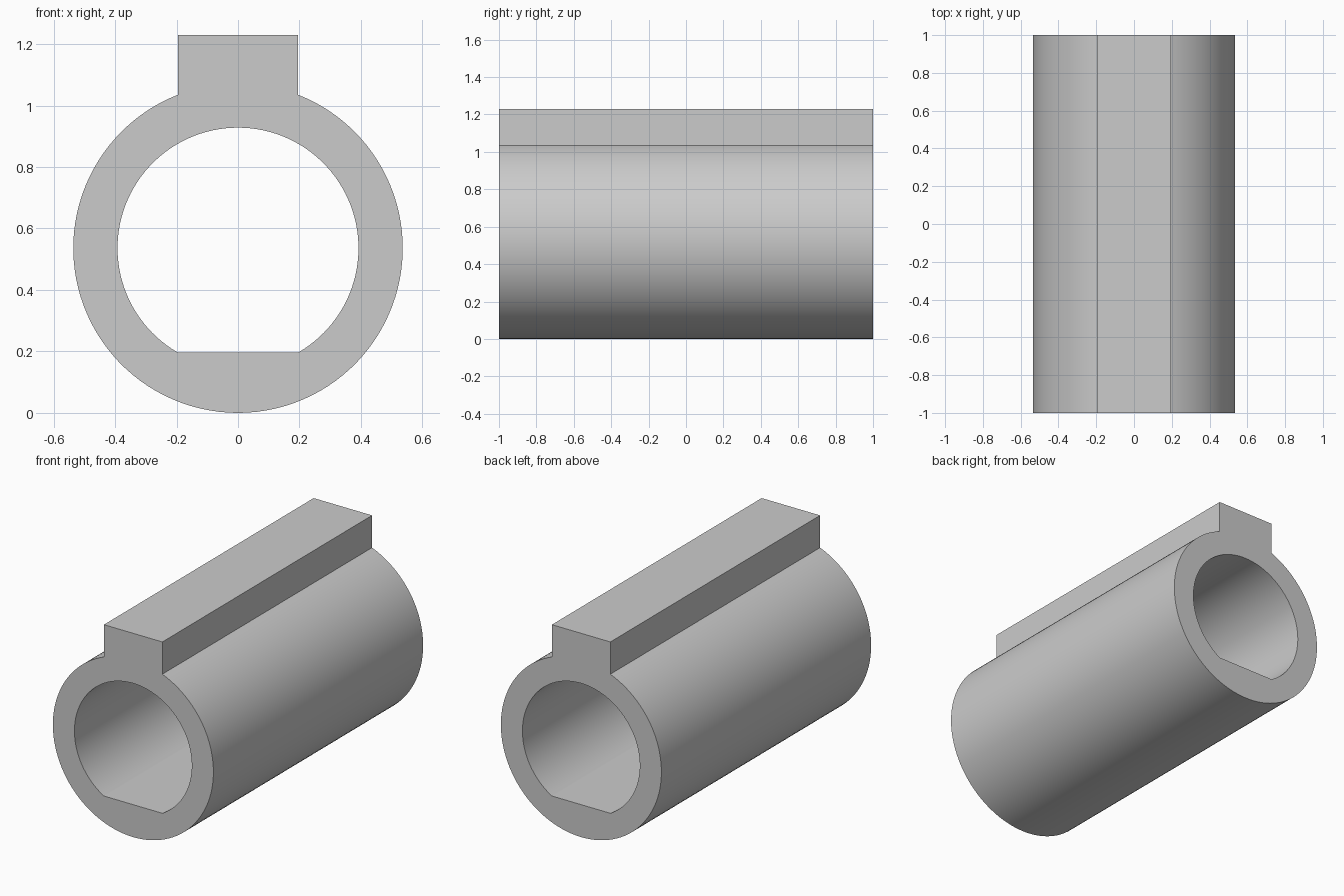
import bpy, bmesh, math

default = bpy.data.objects.get("Cube")
if default:
    bpy.data.objects.remove(default, do_unlink=True)

LENGTH = 2.0
OUTER, INNER = 0.536, 0.392
CENTRE = 0.536
KEY_HALF, KEY_TOP = 0.195, 1.23
STEPS = 96

grey = bpy.data.materials.new("plain_grey")
grey.use_nodes = True
colour = (0.6, 0.6, 0.6, 1)
grey.diffuse_color = colour
grey.node_tree.nodes["Principled BSDF"].inputs["Base Color"].default_value = colour


def open_arc(radius, middle):
    """Arc that leaves a gap as wide as the key, centred on the angle opposite middle."""
    gap = math.asin(KEY_HALF / radius)
    start, sweep = middle - math.pi + gap, 2 * (math.pi - gap)
    return [(radius * math.cos(start + sweep * i / STEPS),
             CENTRE + radius * math.sin(start + sweep * i / STEPS))
            for i in range(STEPS + 1)]


# Outer outline: circle with a square key on top
outer = open_arc(OUTER, -math.pi / 2)
outer += [(KEY_HALF * s, KEY_TOP) for s in (1, -1)]
if outer[0][0] < 0:
    outer[-2:] = outer[-2:]
else:
    outer[-2:] = reversed(outer[-2:])

# Bore outline: circle closed by a flat floor
bore = open_arc(INNER, math.pi / 2)

bm = bmesh.new()
edges = []
for outline in (outer, bore):
    verts = [bm.verts.new((x, -LENGTH / 2, z)) for x, z in outline]
    edges += [bm.edges.new((v, verts[i - 1])) for i, v in enumerate(verts)]

# Fill the front end, then sweep it along the length
bmesh.ops.triangle_fill(bm, edges=edges, use_beauty=True, normal=(0, -1, 0))
swept = bmesh.ops.extrude_face_region(bm, geom=bm.faces[:], use_keep_orig=True)
moved = [g for g in swept["geom"] if isinstance(g, bmesh.types.BMVert)]
bmesh.ops.translate(bm, verts=moved, vec=(0, LENGTH, 0))
bmesh.ops.recalc_face_normals(bm, faces=bm.faces[:])

mesh = bpy.data.meshes.new("keyed_sleeve")
bm.to_mesh(mesh)
bm.free()
mesh.materials.append(grey)
sleeve = bpy.data.objects.new("keyed_sleeve", mesh)
bpy.context.collection.objects.link(sleeve)

# Smooth curved walls, sharp key and end edges
bpy.ops.object.select_all(action='DESELECT')
sleeve.select_set(True)
bpy.context.view_layer.objects.active = sleeve
bpy.ops.object.shade_smooth_by_angle(angle=math.radians(25))
